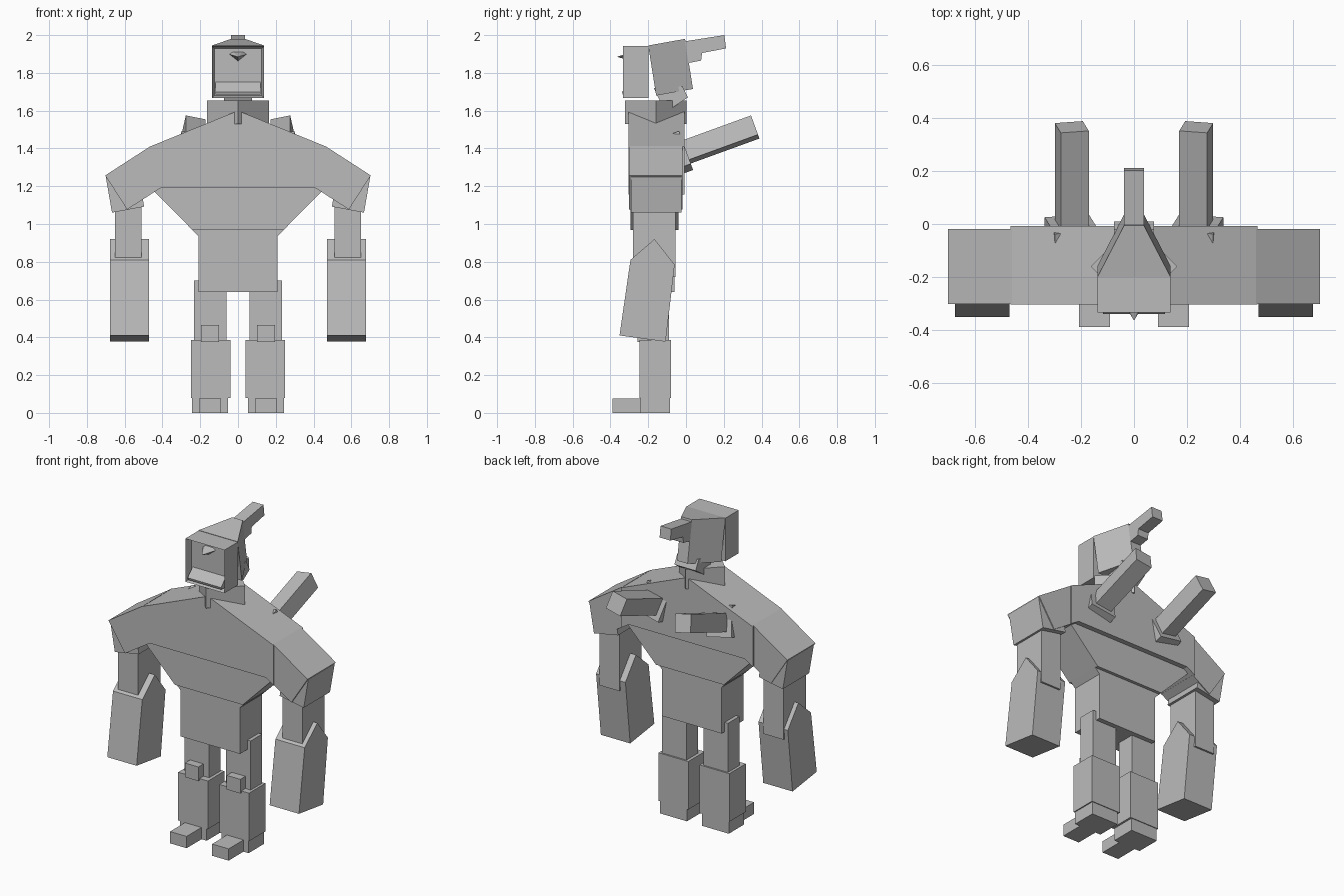
import bpy, bmesh, math
from mathutils import Matrix, Vector

if "Cube" in bpy.data.objects:
    bpy.data.objects.remove(bpy.data.objects["Cube"])

grey = bpy.data.materials.new("plain grey")
grey.diffuse_color = (0.5, 0.5, 0.5, 1)
grey.use_nodes = True
grey.node_tree.nodes["Principled BSDF"].inputs["Base Color"].default_value = grey.diffuse_color


def finish(name, bm, mirror=False):
    bmesh.ops.recalc_face_normals(bm, faces=bm.faces)
    me = bpy.data.meshes.new(name)
    bm.to_mesh(me)
    bm.free()
    me.materials.append(grey)
    ob = bpy.data.objects.new(name, me)
    bpy.context.collection.objects.link(ob)
    if mirror:
        mod = ob.modifiers.new("mirror", "MIRROR")
        mod.use_mirror_merge = False
    return ob


def prism(name, pts, axis, a, b, mirror=False, matrix=None):
    """Extrude a 2D profile along an axis from a to b."""
    def put(p, t):
        return {"x": (t, p[0], p[1]), "y": (p[0], t, p[1]), "z": (p[0], p[1], t)}[axis]
    bm = bmesh.new()
    lo = [bm.verts.new(put(p, a)) for p in pts]
    hi = [bm.verts.new(put(p, b)) for p in pts]
    n = len(pts)
    bm.faces.new(lo)
    bm.faces.new(hi[::-1])
    for i in range(n):
        bm.faces.new((lo[i], lo[(i + 1) % n], hi[(i + 1) % n], hi[i]))
    if matrix:
        bm.transform(matrix)
    return finish(name, bm, mirror)


def box(name, x, y, z, mirror=False, matrix=None):
    rect = [(x[0], y[0]), (x[1], y[0]), (x[1], y[1]), (x[0], y[1])]
    return prism(name, rect, "z", z[0], z[1], mirror, matrix)


# Legs
box("heel", (0.053, 0.243), (-0.24, -0.085), (0, 0.08), True)
box("toe", (0.09, 0.207), (-0.39, -0.2), (0, 0.075), True)
box("shin", (0.04, 0.25), (-0.246, -0.08), (0.08, 0.387), True)
box("thigh", (0.06, 0.233), (-0.205, -0.09), (0.35, 0.7), True)
box("kneecap", (0.10, 0.196), (-0.257, -0.18), (0.375, 0.465), True)

# Torso
prism("pelvis", [(-0.21, 0.64), (0.21, 0.64), (0.21, 0.935), (0.245, 0.97),
                 (-0.245, 0.97), (-0.21, 0.935)], "y", -0.28, -0.06)
prism("waist_flare", [(-0.24, 0.967), (0.24, 0.967), (0.45, 1.18), (0.43, 1.22),
                      (-0.43, 1.22), (-0.45, 1.18)], "y", -0.295, -0.04)
prism("chest", [(-0.41, 1.19), (0.41, 1.19), (0.466, 1.155), (0.466, 1.41),
                (0, 1.6), (-0.466, 1.41), (-0.466, 1.155)], "y", -0.305, -0.008)

# Arms
prism("shoulder", [(0.46, 1.158), (0.587, 1.077), (0.703, 1.257), (0.46, 1.414)],
      "y", -0.302, -0.018, True)
prism("shoulder_cuff", [(0.667, 1.06), (0.70, 1.25), (0.53, 1.28), (0.497, 1.092)],
      "y", -0.29, -0.024, True)
box("upper_arm", (0.51, 0.65), (-0.28, -0.056), (0.72, 1.15), True)
prism("forearm", [(-0.294, 0.81), (-0.167, 0.92), (-0.06, 0.785),
                  (-0.108, 0.377), (-0.352, 0.41)], "x", 0.47, 0.677, True)

# Back rods and their brackets, tilted upward and rolled
tilt = (Matrix.Translation((0.235, 0, 0)) @ Matrix.Rotation(math.radians(20), 4, "X"))


def rolled(v):
    return (tilt @ Matrix.Translation((0, 0, v))
            @ Matrix.Rotation(math.radians(-12), 4, "Y"))


box("back_rod", (-0.054, 0.054), (0.40, 0.862), (-0.055, 0.055), True, rolled(1.297))
box("rod_bracket", (-0.085, 0.085), (0.38, 0.475), (-0.094, 0.094), True, rolled(1.305))

# Neck, a block turned onto its corner
r = 0.163
prism("neck", [(r, -0.16), (0, -0.16 + r), (-r, -0.16), (0, -0.16 - r)], "z", 1.53, 1.655)

# Helmet front with a recessed face opening
bm = bmesh.new()
bmesh.ops.create_cube(bm, size=1)
bm.transform(Matrix.Translation((0, -0.267, 1.805)) @ Matrix.Diagonal((0.276, 0.135, 0.275, 1)))
bm.normal_update()
front = min(bm.faces, key=lambda f: f.calc_center_median().y)
bmesh.ops.inset_region(bm, faces=[front], thickness=0.018)
bmesh.ops.translate(bm, verts=front.verts, vec=(0, 0.045, 0))
finish("helmet_front", bm)

# Sloped chin plate and pointed brow ornament
prism("chin", [(-0.27, 1.77), (-0.34, 1.70), (-0.335, 1.685), (-0.27, 1.685)],
      "x", -0.118, 0.118)
bm = bmesh.new()
rim = [bm.verts.new(p) for p in ((-0.05, -0.28, 1.90), (-0.03, -0.28, 1.915),
                                 (0.03, -0.28, 1.915), (0.05, -0.28, 1.90), (0, -0.28, 1.86))]
tip = bm.verts.new((0, -0.365, 1.885))
bm.faces.new(rim)
for i in range(5):
    bm.faces.new((rim[i], rim[(i + 1) % 5], tip))
finish("brow_ornament", bm)

# Back of the head, a wedge narrowing to the rear and leaning back
bm = bmesh.new()
ring = [(-0.138, -0.20, 1.945), (0.138, -0.20, 1.945), (0.037, -0.005, 1.98),
        (-0.037, -0.005, 1.98)]
top = [bm.verts.new(p) for p in ring]
low = [bm.verts.new(Vector(p) + Vector((0, 0.042, -0.265))) for p in ring]
bm.faces.new(top)
bm.faces.new(low[::-1])
for i in range(4):
    bm.faces.new((top[i], top[(i + 1) % 4], low[(i + 1) % 4], low[i]))
finish("head_back", bm)

# Nape block between head and neck
prism("nape", [(-0.17, 1.72), (-0.11, 1.59), (0.01, 1.67), (-0.02, 1.73)], "x", -0.075, 0.075)

# Crest pointing backward with a step below
prism("crest", [(-0.02, 1.965), (0.203, 2.0), (0.212, 1.93), (0.085, 1.905),
                (0.08, 1.865), (0.0, 1.85)], "x", -0.038, 0.038)
